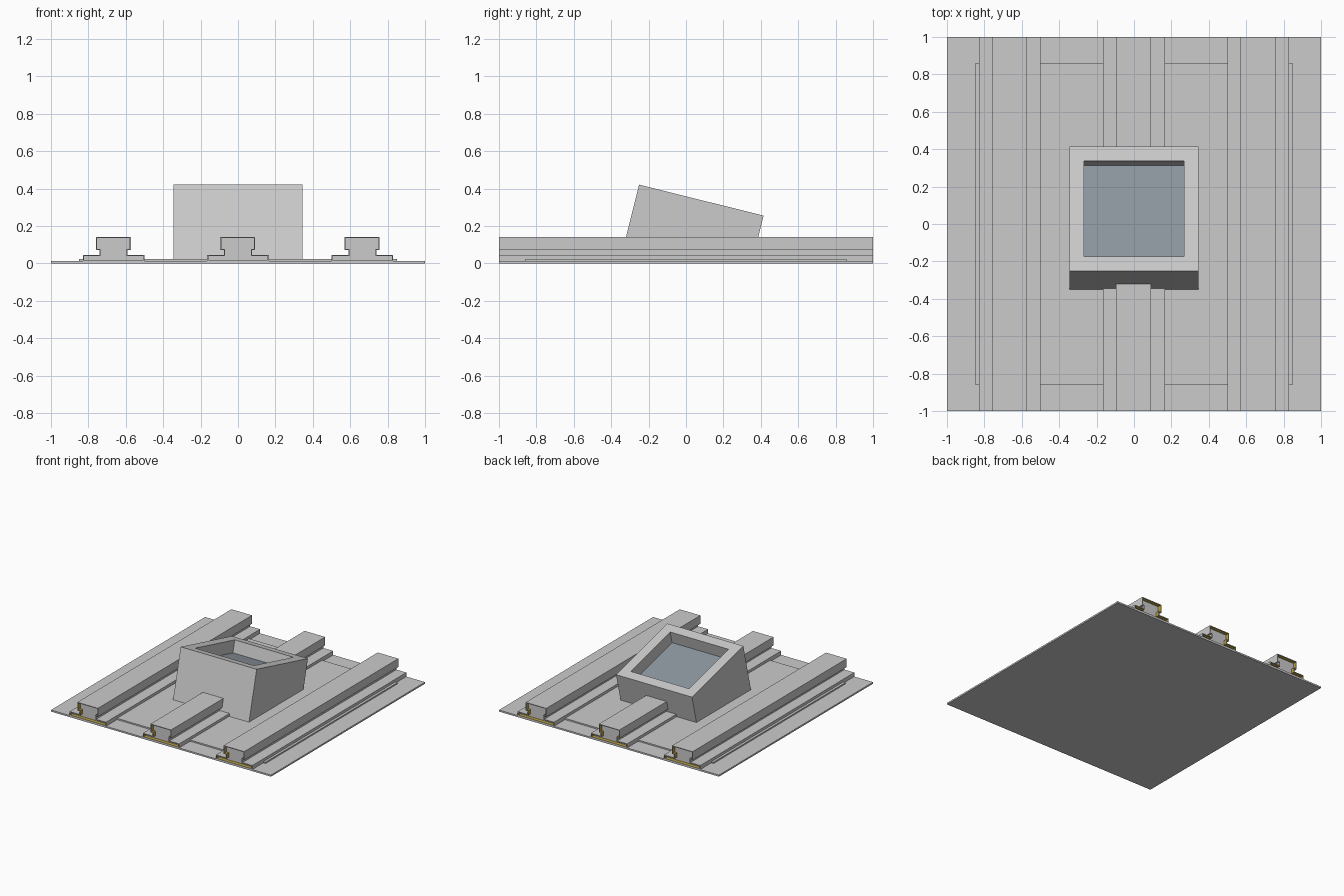
import bpy, bmesh, math
from mathutils import Matrix, Vector

if "Cube" in bpy.data.objects:
    bpy.data.objects.remove(bpy.data.objects["Cube"])


def material(name, rgb):
    m = bpy.data.materials.new(name)
    m.diffuse_color = (*rgb, 1)
    m.use_nodes = True
    m.node_tree.nodes["Principled BSDF"].inputs["Base Color"].default_value = m.diffuse_color
    return m


METAL = material("light grey metal", (0.60, 0.60, 0.60))
GLASS = material("blue grey glass", (0.27, 0.31, 0.35))
GOLD = material("ochre lining", (0.50, 0.36, 0.06))


def finish(name, bm, mats):
    bmesh.ops.recalc_face_normals(bm, faces=bm.faces)
    mesh = bpy.data.meshes.new(name)
    bm.to_mesh(mesh)
    bm.free()
    for m in mats:
        mesh.materials.append(m)
    ob = bpy.data.objects.new(name, mesh)
    bpy.context.collection.objects.link(ob)
    return ob


def slab(name, sx, sy, z0, z1):
    bm = bmesh.new()
    bmesh.ops.create_cube(bm, size=1)
    bmesh.ops.scale(bm, vec=(sx, sy, z1 - z0), verts=bm.verts)
    bmesh.ops.translate(bm, vec=(0, 0, (z0 + z1) / 2), verts=bm.verts)
    return finish(name, bm, [METAL])


def recess(bm, face, rim, depth):
    """Inset a face and sink it; returns the side walls of the pocket."""
    n = face.normal.copy()
    bmesh.ops.inset_region(bm, faces=[face], thickness=rim, use_even_offset=True)
    before = set(bm.faces)
    bmesh.ops.inset_region(bm, faces=[face], thickness=0, depth=0)
    walls = [f for f in bm.faces if f not in before]
    bmesh.ops.translate(bm, vec=-n * depth, verts=face.verts)
    return walls


# Thin roof sheets
slab("base_sheet", 2, 2, 0, 0.013)
slab("raised_sheet", 1.70, 1.715, 0.012, 0.024)

# Stepped rails with shallow lined pockets at both ends
PROFILE = [(-0.165, 0.012), (0.165, 0.012), (0.165, 0.046), (0.075, 0.046),
           (0.075, 0.072), (0.092, 0.072), (0.092, 0.141), (-0.095, 0.141),
           (-0.095, 0.072), (-0.075, 0.072), (-0.075, 0.046), (-0.165, 0.046)]


def rail(name, x):
    bm = bmesh.new()
    face = bm.faces.new([bm.verts.new((x + px, -1, pz)) for px, pz in PROFILE])
    out = bmesh.ops.extrude_face_region(bm, geom=[face], use_keep_orig=True)
    moved = [g for g in out["geom"] if isinstance(g, bmesh.types.BMVert)]
    bmesh.ops.translate(bm, vec=(0, 2, 0), verts=moved)
    bmesh.ops.recalc_face_normals(bm, faces=bm.faces)
    bm.normal_update()
    for end in [f for f in bm.faces if abs(f.normal.y) > 0.9]:
        for wall in recess(bm, end, 0.006, 0.03):
            wall.material_index = 1
    finish(name, bm, [METAL, GOLD])


for name, x in (("left_rail", -0.665), ("middle_rail", 0), ("right_rail", 0.665)):
    rail(name, x)

# Tilted skylight box, trimmed level at the roof, with a sunken glass pane
bm = bmesh.new()
bmesh.ops.create_cube(bm, size=1)
bmesh.ops.scale(bm, vec=(0.69, 0.686, 0.6), verts=bm.verts)
bmesh.ops.translate(bm, vec=(0, 0, -0.3), verts=bm.verts)
tilt = Matrix.Translation((0, 0.082, 0.338)) @ Matrix.Rotation(math.radians(-14), 4, 'X')
bmesh.ops.transform(bm, matrix=tilt, verts=bm.verts)
cut = bmesh.ops.bisect_plane(bm, geom=bm.verts[:] + bm.edges[:] + bm.faces[:],
                             plane_co=(0, 0, 0.018), plane_no=(0, 0, 1), clear_inner=True)
bmesh.ops.contextual_create(bm, geom=[g for g in cut["geom_cut"]
                                      if isinstance(g, bmesh.types.BMEdge)])
bmesh.ops.recalc_face_normals(bm, faces=bm.faces)
bm.normal_update()
top = max(bm.faces, key=lambda f: f.normal.z)
recess(bm, top, 0.079, 0.10)
top.material_index = 1
finish("skylight", bm, [METAL, GLASS])
